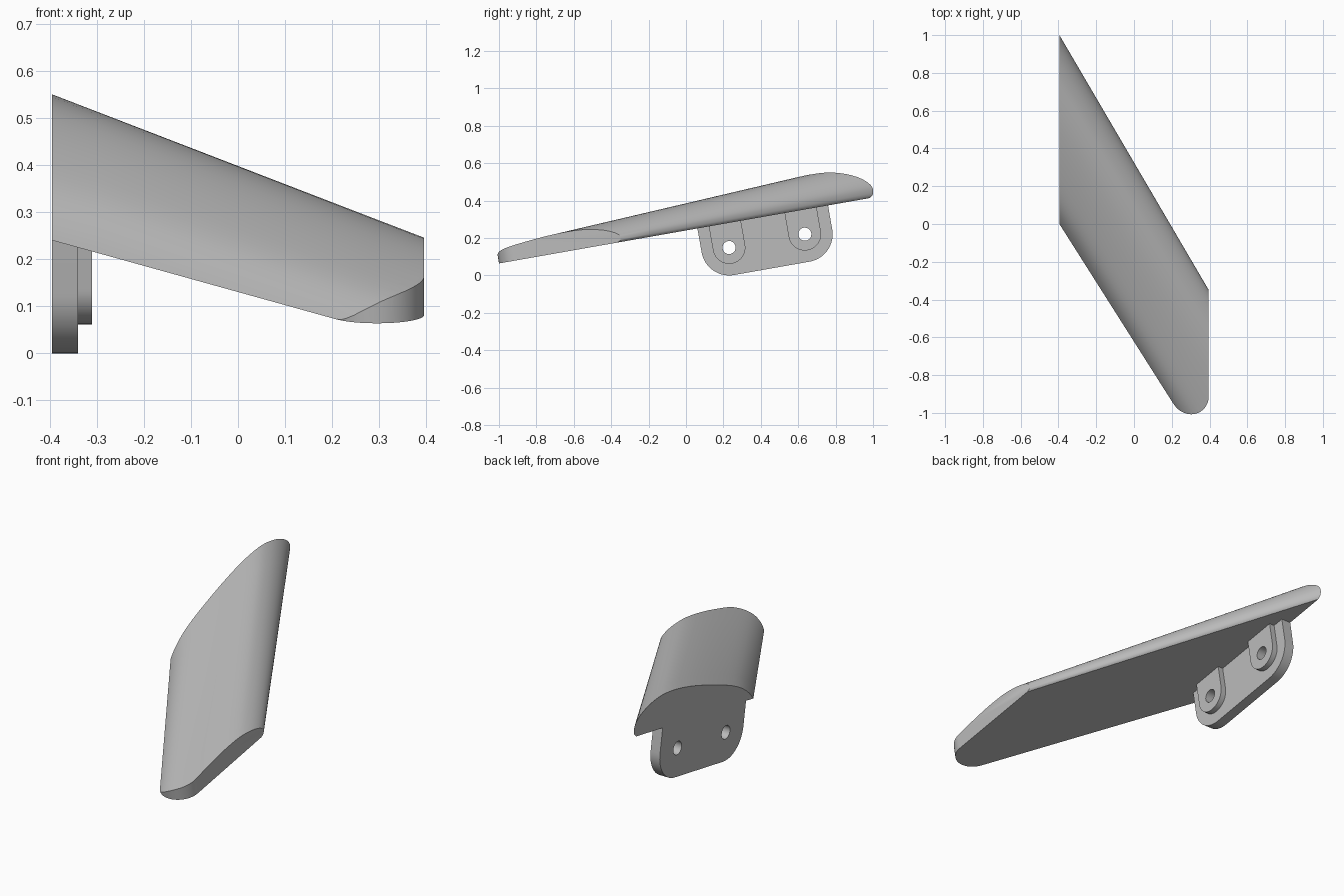
import bpy, bmesh
from math import cos, sin, pi, radians
from mathutils import Matrix

if "Cube" in bpy.data.objects:
    bpy.data.objects.remove(bpy.data.objects["Cube"])

# Material
grey = bpy.data.materials.new("plain_grey")
grey.use_nodes = True
grey.diffuse_color = (0.5, 0.5, 0.5, 1)
grey.node_tree.nodes["Principled BSDF"].inputs["Base Color"].default_value = (0.5, 0.5, 0.5, 1)

HALF = 0.395
TILT = Matrix.Translation((0, 0, 0.24)) @ Matrix.Rotation(radians(10), 4, "X")


def loft(name, rings):
    """Solid through a list of equally long point rings, with capped ends."""
    bm = bmesh.new()
    rows = [[bm.verts.new(p) for p in ring] for ring in rings]
    n = len(rows[0])
    for a, b in zip(rows, rows[1:]):
        for i in range(n):
            j = (i + 1) % n
            bm.faces.new((a[i], a[j], b[j], b[i]))
    bm.faces.new(rows[0])
    bm.faces.new(rows[-1])
    bmesh.ops.recalc_face_normals(bm, faces=bm.faces)
    mesh = bpy.data.meshes.new(name)
    bm.to_mesh(mesh)
    bm.free()
    mesh.materials.append(grey)
    obj = bpy.data.objects.new(name, mesh)
    bpy.context.collection.objects.link(obj)
    obj.matrix_world = TILT
    return obj


def slab_x(name, outline, x0, x1):
    return loft(name, [[(x, y, z) for y, z in outline] for x in (x0, x1)])


def arc(cx, cy, r, a0, a1, steps):
    angles = [radians(a0 + (a1 - a0) * i / steps) for i in range(steps + 1)]
    return [(cx + r * cos(a), cy + r * sin(a)) for a in angles]


def cut(obj, cutter):
    cutter.hide_render = True
    mod = obj.modifiers.new("cut", "BOOLEAN")
    mod.operation, mod.solver, mod.object = "DIFFERENCE", "EXACT", cutter
    select(obj)
    bpy.ops.object.modifier_apply(modifier=mod.name)
    bpy.data.objects.remove(cutter)


def select(obj):
    bpy.context.view_layer.update()
    bpy.ops.object.select_all(action="DESELECT")
    obj.select_set(True)
    bpy.context.view_layer.objects.active = obj


def smooth(obj):
    select(obj)
    bpy.ops.object.shade_smooth_by_angle(angle=radians(32))


# Swept, tapering blade with a flat underside and a domed top
knots = [(0, 0), (.04, .034), (.11, .073), (.2, .103), (.32, .13), (.45, .154),
         (.58, .172), (.69, .179), (.79, .175), (.86, .16), (.925, .136), (.975, .107),
         (1.005, .08), (1.02, .056), (1.022, .035), (1.015, .013), (.995, 0)]


def refine(points):
    """Smooth the profile by inserting curve midpoints."""
    out = []
    for i in range(len(points) - 1):
        p = [points[max(0, min(len(points) - 1, i + k))] for k in (-1, 0, 1, 2)]
        mid = [(9 * (p[1][c] + p[2][c]) - p[0][c] - p[3][c]) / 16 for c in (0, 1)]
        out += [points[i], (mid[0], max(0, mid[1]))]
    return out + [points[-1]]


profile = refine(knots)
spans = 8
rings = []
for s in range(spans + 1):
    t = s / spans
    rings.append([(-HALF + 2 * HALF * t, -1.265 * t + y * (1 - .105 * t), z * (1 - .42 * t))
                  for y, z in profile])
blade = loft("blade", rings)

# Rounded front corner at the blade tip
corner = arc(HALF - .1, -.915, .1, 0, -148, 28)
corner += [(.12, -1.05), (.12, -1.6), (.7, -1.6), (.7, -.915)]
cut(blade, loft("corner_cutter", [[(x, y, z) for x, y in corner] for z in (-.2, .5)]))
smooth(blade)

# Mounting plate and its two raised bosses, drilled through
HOLES, DROP = (.211, .622), -.13
outline = arc(HOLES[0], DROP, .149, 180, 270, 16) + arc(HOLES[1], DROP, .149, 270, 360, 16)
outline += [(HOLES[1] + .149, 0), (HOLES[0] - .149, 0)]
plate = slab_x("mounting_plate", outline, -HALF, -.34)
parts = [(plate, HOLES)]
for name, y in zip(("front_boss", "rear_boss"), HOLES):
    shape = arc(y, DROP, .087, 180, 360, 32) + [(y + .087, 0), (y - .087, 0)]
    parts.append((slab_x(name, shape, -.34, -.31), (y,)))
for obj, holes in parts:
    for y in holes:
        drill = arc(y, DROP, .035, 0, 360, 32)[:-1]
        cut(obj, slab_x("drill", drill, -.6, -.1))
    smooth(obj)
